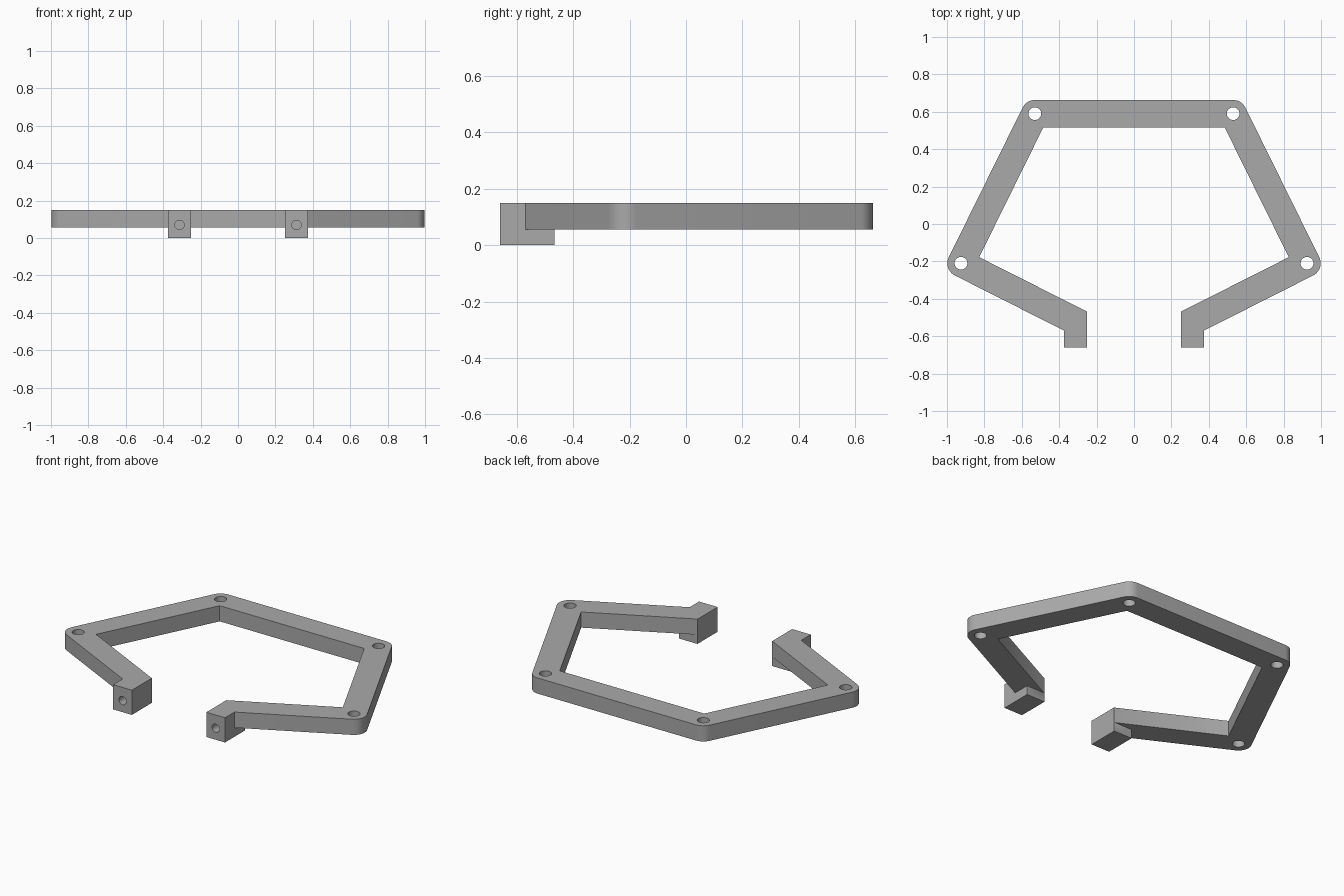
import bpy, bmesh, math
from mathutils import Vector

cube = bpy.data.objects.get("Cube")
if cube:
    bpy.data.objects.remove(cube)

HALF = 0.073            # half the width of the bars
BOTTOM, TOP = 0.055, 0.15
BLOCK_IN, BLOCK_OUT = 0.25, 0.375
FRONT, BLOCK_BACK = -0.66, -0.467
REAR_PIVOT, SIDE_PIVOT = Vector((0.53, 0.59)), Vector((0.925, -0.21))
SLOPE = 0.505           # slope of the front arms

grey = bpy.data.materials.new("grey")
grey.use_nodes = True
colour = (0.4, 0.4, 0.4, 1)
grey.diffuse_color = colour
grey.node_tree.nodes["Principled BSDF"].inputs["Base Color"].default_value = colour


def finish(name, bm):
    bmesh.ops.recalc_face_normals(bm, faces=bm.faces)
    mesh = bpy.data.meshes.new(name)
    bm.to_mesh(mesh)
    bm.free()
    mesh.materials.append(grey)
    ob = bpy.data.objects.new(name, mesh)
    bpy.context.collection.objects.link(ob)
    return ob


def prism(name, points, low, high):
    bm = bmesh.new()
    face = bm.faces.new([bm.verts.new((p[0], p[1], low)) for p in points])
    new = bmesh.ops.extrude_face_region(bm, geom=[face])["geom"]
    verts = [g for g in new if isinstance(g, bmesh.types.BMVert)]
    bmesh.ops.translate(bm, verts=verts, vec=(0, 0, high - low))
    return finish(name, bm)


def circle(centre, radius, start=0, end=math.tau, steps=32):
    angles = [start + (end - start) * i / steps for i in range(steps + 1)]
    return [centre + radius * Vector((math.cos(a), math.sin(a))) for a in angles]


def combine(target, other, operation):
    mod = target.modifiers.new(operation.title(), "BOOLEAN")
    mod.operation, mod.solver, mod.object = operation, "EXACT", other
    bpy.context.view_layer.objects.active = target
    bpy.ops.object.modifier_apply(modifier=mod.name)
    bpy.data.objects.remove(other)


def normal_angle(direction):
    return math.atan2(direction.x, -direction.y)


def meet(a, da, b, db):
    """Point where two lines cross."""
    t = ((b - a).cross(db)) / da.cross(db)
    return a + da * t


# Right-hand half of the plan: outer edge with rounded corners, mitred inner edge
side_dir = (SIDE_PIVOT - REAR_PIVOT).normalized()
arm_dir = Vector((-1, -SLOPE)).normalized()
rear_dir = Vector((1, 0))


def outward(d):
    return Vector((-d.y, d.x)) * HALF


side_a = math.atan2(side_dir.x, -side_dir.y)
arm_a = math.atan2(arm_dir.x, -arm_dir.y)
outer = circle(REAR_PIVOT, HALF, math.pi / 2, math.atan2(outward(side_dir).y, outward(side_dir).x), 10)
outer += circle(SIDE_PIVOT, HALF, math.atan2(outward(side_dir).y, outward(side_dir).x),
                math.atan2(outward(arm_dir).y, outward(arm_dir).x), 10)
up = Vector((0, 1))
inset_rear = REAR_PIVOT - outward(rear_dir)
inset_side = SIDE_PIVOT - outward(side_dir)
inset_arm = SIDE_PIVOT - outward(arm_dir)
end = Vector((BLOCK_IN, 0))
tip = [meet(SIDE_PIVOT + outward(arm_dir), arm_dir, end, up), meet(inset_arm, arm_dir, end, up)]
inner = [meet(inset_arm, arm_dir, inset_side, side_dir),
         meet(inset_side, side_dir, inset_rear, rear_dir)]
half = outer + tip + inner
mirrored = [Vector((-p.x, p.y)) for p in reversed(half)]
frame = prism("bracket_frame", half + mirrored, BOTTOM, TOP)

# End blocks that drop below the frame
for s in (1, -1):
    corners = [(s * BLOCK_IN, FRONT), (s * BLOCK_OUT, FRONT),
               (s * BLOCK_OUT, BLOCK_BACK), (s * BLOCK_IN, BLOCK_BACK)]
    combine(frame, prism("end_block", corners, 0, TOP), "UNION")

# Merge the flat faces left by the joins
bm = bmesh.new()
bm.from_mesh(frame.data)
bmesh.ops.remove_doubles(bm, verts=bm.verts, dist=0.0005)
bmesh.ops.dissolve_limit(bm, angle_limit=0.01, verts=bm.verts, edges=bm.edges)
bm.to_mesh(frame.data)
bm.free()

# Vertical pivot holes and blind holes in the block fronts
for s in (1, -1):
    for pivot in (REAR_PIVOT, SIDE_PIVOT):
        ring = circle(Vector((s * pivot.x, pivot.y)), 0.034)[:-1]
        combine(frame, prism("hole_cutter", ring, -0.1, 0.3), "DIFFERENCE")
    drill = prism("drill_cutter", circle(Vector((0, 0)), 0.025)[:-1], -0.12, 0.12)
    drill.rotation_euler.x = math.pi / 2
    drill.location = (s * (BLOCK_IN + BLOCK_OUT) / 2, FRONT, 0.07)
    combine(frame, drill, "DIFFERENCE")

bpy.ops.object.select_all(action="DESELECT")
frame.select_set(True)
bpy.context.view_layer.objects.active = frame
bpy.ops.object.shade_smooth_by_angle(angle=math.radians(30))
